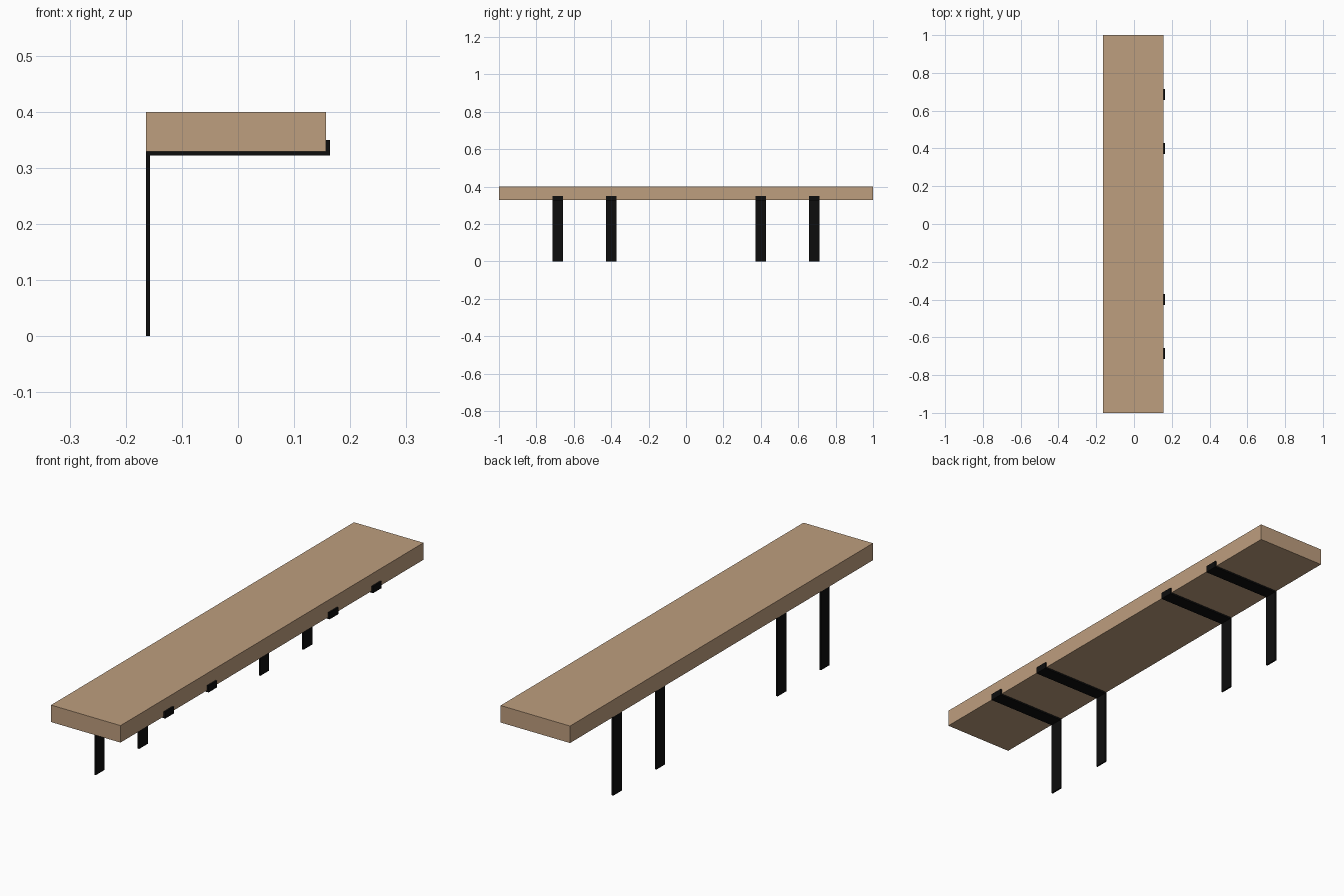
import bpy
import bmesh

cube = bpy.data.objects.get("Cube")
if cube:
    bpy.data.objects.remove(cube, do_unlink=True)


def make_material(name, color):
    mat = bpy.data.materials.new(name)
    mat.use_nodes = True
    mat.diffuse_color = color
    bsdf = next(n for n in mat.node_tree.nodes if n.type == 'BSDF_PRINCIPLED')
    bsdf.inputs["Base Color"].default_value = color
    bsdf.inputs["Roughness"].default_value = 0.8
    return mat


def extrude_profile(name, profile, y_center, depth, mat):
    """Extrude an x-z outline along y, centred on y_center."""
    bm = bmesh.new()
    face = bm.faces.new([bm.verts.new((x, -depth / 2, z)) for x, z in profile])
    result = bmesh.ops.extrude_face_region(bm, geom=[face])
    moved = [v for v in result["geom"] if isinstance(v, bmesh.types.BMVert)]
    bmesh.ops.translate(bm, verts=moved, vec=(0, depth, 0))
    bmesh.ops.recalc_face_normals(bm, faces=bm.faces)
    mesh = bpy.data.meshes.new(name)
    bm.to_mesh(mesh)
    bm.free()
    mesh.materials.append(mat)
    obj = bpy.data.objects.new(name, mesh)
    obj.location.y = y_center
    bpy.context.collection.objects.link(obj)
    return obj


wood = make_material("light_wood", (0.515, 0.342, 0.209, 1))
metal = make_material("black_metal", (0.004, 0.004, 0.004, 1))

edge = 0.164       # outer half width
t = 0.007          # metal strip thickness
under = 0.329      # underside of the plank
top = 0.4

# Plank seat, resting against the front lips
extrude_profile("seat_plank",
                [(-edge, under), (edge - t, under), (edge - t, top), (-edge, top)],
                0, 2, wood)

# Bent strip: leg, support under the plank and short upturned lip
bracket = [(-edge, 0), (-edge + t, 0), (-edge + t, under - t), (edge, under - t),
           (edge, 0.35), (edge - t, 0.35), (edge - t, under), (-edge, under)]
for end, sign in (("front", -1), ("back", 1)):
    for place, y in (("inner", 0.4), ("outer", 0.686)):
        extrude_profile(f"{end}_{place}_bracket", bracket, sign * y, 0.057, metal)
